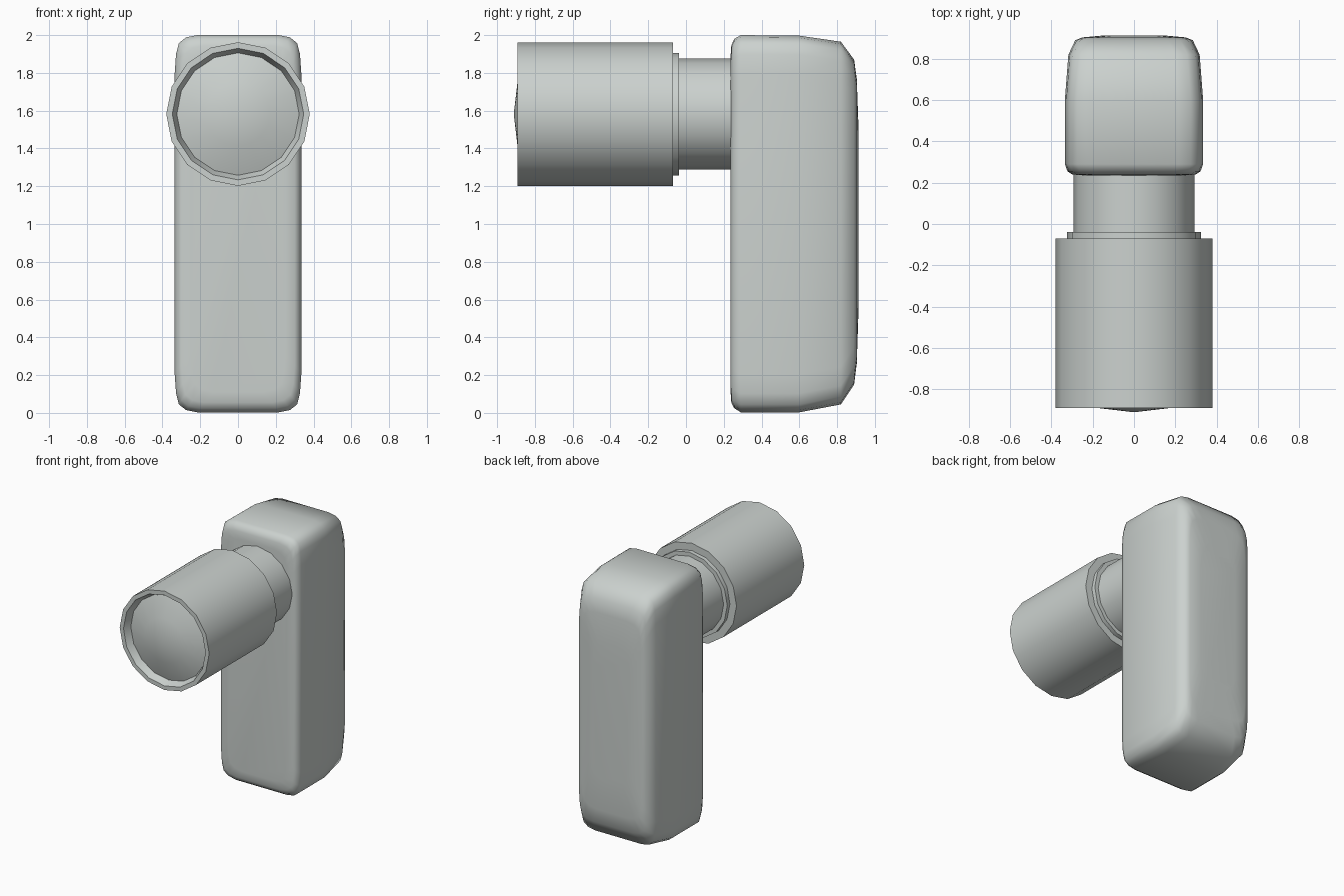
import bpy, bmesh, math

if "Cube" in bpy.data.objects:
    bpy.data.objects.remove(bpy.data.objects["Cube"])

AXIS_Z = 1.582   # height of the barrel axis
SIDES = 16

grey = bpy.data.materials.new("light_grey")
grey.diffuse_color = (0.60, 0.64, 0.62, 1)
grey.use_nodes = True
grey.node_tree.nodes["Principled BSDF"].inputs["Base Color"].default_value = grey.diffuse_color


def finish(name, bm, angle):
    bmesh.ops.recalc_face_normals(bm, faces=bm.faces)
    me = bpy.data.meshes.new(name)
    bm.to_mesh(me)
    bm.free()
    me.materials.append(grey)
    ob = bpy.data.objects.new(name, me)
    bpy.context.collection.objects.link(ob)
    bpy.ops.object.select_all(action='DESELECT')
    ob.select_set(True)
    bpy.context.view_layer.objects.active = ob
    bpy.ops.object.shade_smooth_by_angle(angle=math.radians(angle))
    return ob


def loft(bm, rings):
    """Bridge consecutive closed rings of points with quads."""
    loops = [[bm.verts.new(p) for p in ring] for ring in rings]
    for a, b in zip(loops, loops[1:]):
        n = len(a)
        for i in range(n):
            j = (i + 1) % n
            bm.faces.new((a[i], a[j], b[j], b[i]))
    return loops


def lathe(name, profile, angle=30):
    """Revolve (radius, y) points around the barrel axis, capping both ends."""
    bm = bmesh.new()
    rings = [[(r * math.cos(2 * math.pi * i / SIDES), y,
               AXIS_Z + r * math.sin(2 * math.pi * i / SIDES))
              for i in range(SIDES)] for r, y in profile]
    loops = loft(bm, rings)
    for end in (loops[0], loops[-1]):
        bm.faces.new(end)
    bmesh.ops.remove_doubles(bm, verts=bm.verts, dist=1e-4)
    return finish(name, bm, angle)


# Upright body: rounded rectangles lofted from front to back
CORNER = [(0, .20), (.007, .10), (.022, .042), (.06, .012), (.12, 0)]


def section(y, hx, lo, hi):
    top = [(hx - dx, hi - dz) for dx, dz in CORNER]
    low = [(hx - dx, lo + dz) for dx, dz in CORNER]
    half = low[::-1] + top
    pts = half + [(-x, z) for x, z in reversed(half)]
    return [(x, y, z) for x, z in pts]


body = bmesh.new()
ends = loft(body, [section(*s) for s in (
    (.236, .25, .11, 1.89), (.240, .30, .055, 1.945), (.255, .322, .025, 1.98),
    (.290, .335, .003, 2.0), (.600, .335, .003, 1.997), (.820, .318, .045, 1.965),
    (.890, .285, .15, 1.87), (.904, .25, .26, 1.77), (.912, .16, .50, 1.55))])
body.faces.new(ends[0])
body.faces.new(ends[-1])
finish("upright_body", body, 50)

# Barrel with a tapered front recess
lathe("barrel", [(.30, -.07), (.38, -.07), (.38, -.892), (.348, -.892),
                 (.322, -.83)])
# Domed lens inside the recess
lathe("lens", [(.324, -.82), (.324, -.838), (.17, -.892), (0, -.912)], 45)
# Collar and neck joining the barrel to the body
lathe("collar", [(.324, -.08), (.324, -.038)])
lathe("neck", [(.293, -.06), (.293, .26)])
